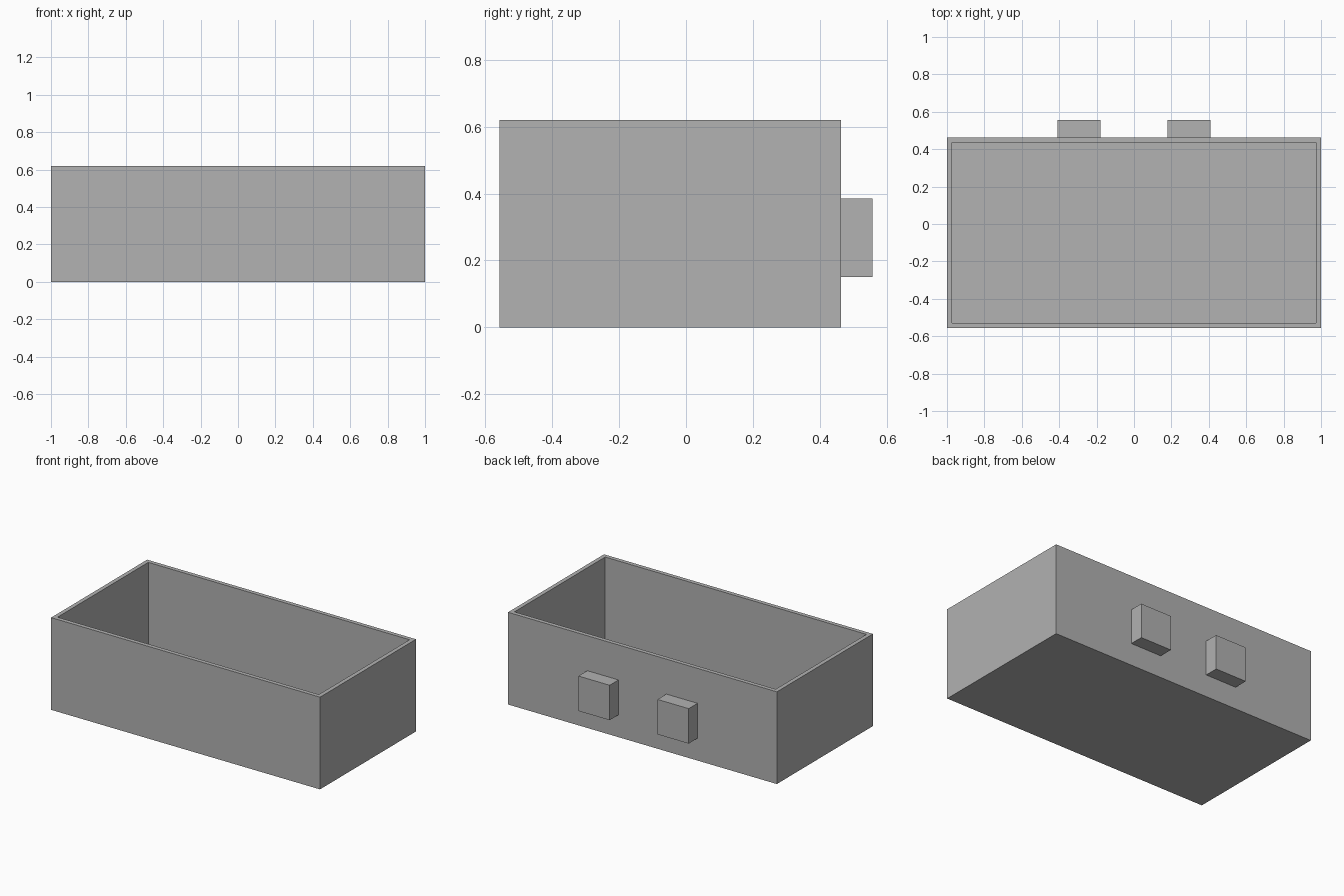
import bpy
import bmesh
from mathutils import Vector

if "Cube" in bpy.data.objects:
    bpy.data.objects.remove(bpy.data.objects["Cube"], do_unlink=True)

# One plain grey for every part
GREY = (0.445, 0.445, 0.445, 1.0)
grey = bpy.data.materials.new("plain_grey")
grey.use_nodes = True
grey.diffuse_color = GREY
grey.node_tree.nodes["Principled BSDF"].inputs["Base Color"].default_value = GREY

HEIGHT = 0.62
WALL = 0.028
FRONT, BACK = -0.557, 0.463
REAR_LIMIT = 0.557


def box_mesh(low, high):
    """Return a bmesh box spanning two opposite corners."""
    low, high = Vector(low), Vector(high)
    bm = bmesh.new()
    bmesh.ops.create_cube(bm, size=1)
    bmesh.ops.scale(bm, vec=high - low, verts=bm.verts)
    bmesh.ops.translate(bm, vec=(low + high) / 2, verts=bm.verts)
    return bm


def add_object(name, bm):
    mesh = bpy.data.meshes.new(name)
    bm.to_mesh(mesh)
    bm.free()
    mesh.materials.append(grey)
    obj = bpy.data.objects.new(name, mesh)
    bpy.context.collection.objects.link(obj)
    return obj


# Open tray: inset the top face for the rim, then sink it to the floor
tray = box_mesh((-1, FRONT, 0), (1, BACK, HEIGHT))
top = max(tray.faces, key=lambda f: f.calc_center_median().z)
bmesh.ops.inset_region(tray, faces=[top], thickness=WALL, use_even_offset=True)
cavity = bmesh.ops.extrude_discrete_faces(tray, faces=[top])["faces"][0]
bmesh.ops.translate(tray, vec=(0, 0, WALL - HEIGHT), verts=cavity.verts)
bmesh.ops.recalc_face_normals(tray, faces=tray.faces)
add_object("open_tray", tray)

# Pair of mounting blocks on the back wall
for side, x in (("left", 0.294), ("right", -0.294)):
    block = box_mesh((x - 0.116, BACK, 0.15), (x + 0.116, REAR_LIMIT, 0.385))
    add_object(side + "_back_block", block)
